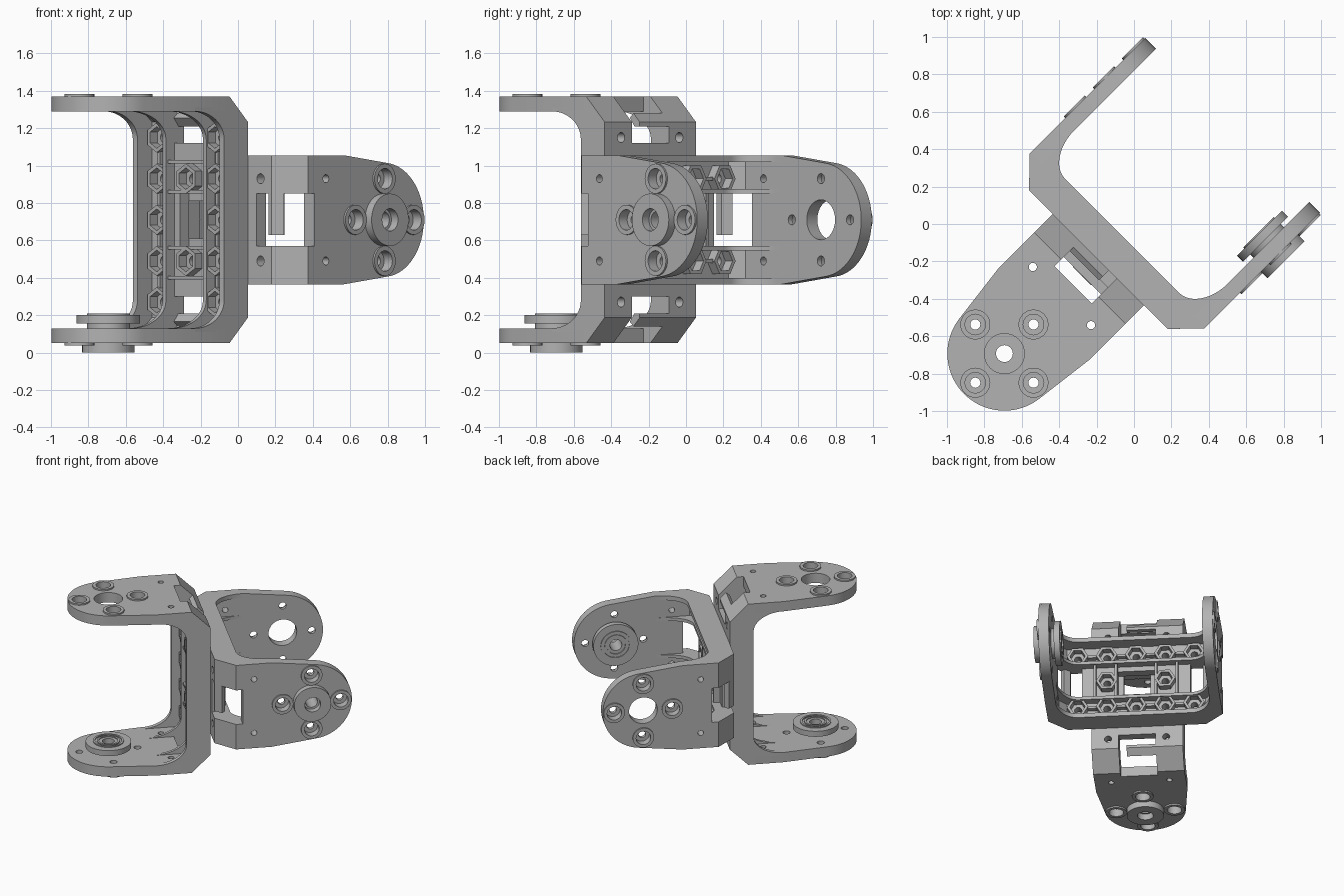
import bpy, bmesh, math
from mathutils import Matrix, Vector

if "Cube" in bpy.data.objects:
    bpy.data.objects.remove(bpy.data.objects["Cube"])

grey = bpy.data.materials.new("plain_grey")
grey.diffuse_color = (0.45, 0.45, 0.45, 1)
grey.use_nodes = True
grey.node_tree.nodes["Principled BSDF"].inputs["Base Color"].default_value = grey.diffuse_color
Q = math.sqrt(0.5)


def ngon(x, y, r, n=32, turn=0.0):
    return [(x + r * math.cos(turn + 2 * math.pi * i / n),
             y + r * math.sin(turn + 2 * math.pi * i / n)) for i in range(n)]


def rect(x0, x1, y0, y1):
    return [(x0, y0), (x1, y0), (x1, y1), (x0, y1)]


def prism(bm, loops, lo, hi, plane="tw"):
    """Extrude loops (first outer, rest holes). Local axes are t (out), w (width), s (across)."""
    cu = bpy.data.curves.new("tmp", 'CURVE')
    cu.dimensions, cu.fill_mode = '2D', 'BOTH'
    cu.extrude = abs(hi - lo) / 2
    for loop in loops:
        sp = cu.splines.new('POLY')
        sp.points.add(len(loop) - 1)
        for p, c in zip(sp.points, loop):
            p.co = (c[0], c[1], 0, 1)
        sp.use_cyclic_u = True
    ob = bpy.data.objects.new("tmp", cu)
    bpy.context.collection.objects.link(ob)
    dg = bpy.context.evaluated_depsgraph_get()
    dg.update()
    me = bpy.data.meshes.new_from_object(ob.evaluated_get(dg))
    bpy.data.objects.remove(ob)
    bpy.data.curves.remove(cu)
    tmp = bmesh.new()
    tmp.from_mesh(me)
    mid = (lo + hi) / 2
    for v in tmp.verts:
        a, b, c = v.co.x, v.co.y, v.co.z + mid
        v.co = Vector((a, b, c)) if plane == "tw" else Vector((b, c, a))  # "st" plane extrudes along w
    bmesh.ops.remove_doubles(tmp, verts=tmp.verts, dist=1e-5)
    bmesh.ops.recalc_face_normals(tmp, faces=tmp.faces)
    tmp.to_mesh(me)
    tmp.free()
    bm.from_mesh(me)
    bpy.data.meshes.remove(me)


def finish(bm, name, matrix):
    me = bpy.data.meshes.new(name)
    bm.transform(matrix)
    bm.to_mesh(me)
    bm.free()
    me.shade_smooth()
    me.set_sharp_from_angle(angle=math.radians(32))
    me.materials.append(grey)
    bpy.context.collection.objects.link(bpy.data.objects.new(name, me))


C, R, W = 0.71, 0.305, 0.345       # pivot position, tip radius, half width
SCREWS = [(C + 0.22, 0), (C - 0.22, 0), (C, 0.22), (C, -0.22)]


def arm(sign, bore):
    bm = bmesh.new()
    a = math.radians(83)
    tip = [(C + R * math.cos(a - 2 * a * i / 40), R * math.sin(a - 2 * a * i / 40)) for i in range(41)]
    outline = [(0.14, W), (0.41, W)] + tip + [(0.41, -W), (0.14, -W),
               (0.14, -0.14), (0.19, -0.14), (0.19, 0.14), (0.14, 0.14)]
    small = [ngon(0.275, w, 0.022, 16) for w in (0.22, -0.22)] + [ngon(C, 0, bore)]
    # inner and outer layers give counterbored screw holes, plus raised collars
    for r, lo, hi in ((0.027, 0.58, 0.61), (0.055, 0.61, 0.66)):
        prism(bm, [outline] + small + [ngon(t, w, r, 24) for t, w in SCREWS], sign * lo, sign * hi)
    for t, w in SCREWS:
        prism(bm, [ngon(t, w, 0.08), ngon(t, w, 0.055, 24)], sign * 0.655, sign * 0.672)
    return bm


def idler():
    # stepped bearing discs on both faces of the second arm
    bm = bmesh.new()
    for r, bore, lo, hi in ((0.14, 0.06, 0.66, 0.71), (0.115, 0.045, 0.555, 0.58),
                            (0.17, 0.045, 0.51, 0.555), (0.085, 0.07, 0.502, 0.51),
                            (0.115, 0.1, 0.502, 0.51)):
        prism(bm, [ngon(C, 0, r, 48), ngon(C, 0, bore)], -lo, -hi)
    return bm


HEXES = [(0.22 * k, w) for k in range(-2, 3) for w in (0.22, -0.22)] + [(0.22, 0), (-0.22, 0)]


def base():
    bm = bmesh.new()
    # floor, in the (t=0..0.07) layer: loops drawn in w,s and turned afterwards
    half = [(0.523, -W), (0.523, -0.14), (0.41, -0.14), (0.41, 0.14), (0.523, 0.14), (0.523, W)]
    outline = half + [(-s, -w) for s, w in half]
    holes = [rect(-0.14, 0.14, -0.1, 0.1)] + [ngon(s, w, 0.027, 20) for s, w in HEXES]
    prism(bm, [outline] + holes, 0, 0.07)
    # hexagonal nut pockets
    for s, w in HEXES:
        prism(bm, [ngon(s, w, 0.08, 6), ngon(s, w, 0.058, 6)], 0.07, 0.125)
    # webs between pockets and a frame beside the middle window
    for w in (0.22, -0.22):
        for k in range(-2, 2):
            prism(bm, [rect(0.22 * k + 0.075, 0.22 * k + 0.145, w - 0.01, w + 0.01)], 0.07, 0.11)
    for s in (0.15, -0.15, 0.31, -0.31):
        prism(bm, [rect(s - 0.01, s + 0.01, -0.14, 0.14)], 0.07, 0.12)
    # turn (s, w, t) into (t, w, s)
    bm.transform(Matrix(((0, 0, 1, 0), (0, 1, 0, 0), (1, 0, 0, 0), (0, 0, 0, 1))))
    bmesh.ops.reverse_faces(bm, faces=bm.faces)
    return bm


def ribs():
    bm = bmesh.new()
    for w0, w1, t0 in ((0.31, W, 0.18), (0.14, 0.165, 0.135)):
        curve = [(0.43 + 0.15 * math.cos(i * math.pi / 24), 0.40 - (0.40 - t0) * math.sin(i * math.pi / 24))
                 for i in range(13)]
        half = [(0.523, 0), (0.6, 0.0787), (0.6, 0.40)] + curve
        loop = half + [(-s, t) for s, t in reversed(half)]
        for k in (1, -1):
            prism(bm, [loop], k * w0, k * w1, "st")
    return bm


def corners():
    bm = bmesh.new()
    for e in (1, -1):
        block = [(e * 0.523, 0), (e * 0.66, 0.14), (e * 0.58, 0.14), (e * 0.523, 0.07)]
        for k in (1, -1):
            prism(bm, [block], k * 0.14, k * W, "st")
        # cable hook reaching across the corner window
        hook = [(e * 0.50, 0), (e * 0.523, 0), (e * 0.57, 0.047), (e * 0.545, 0.075), (e * 0.50, 0.04)]
        prism(bm, [hook], -0.14, 0.08, "st")
    return bm


def frame(t, s):
    t, s = Vector(t), Vector(s)
    w = s.cross(t)
    m = Matrix((t, w, s)).transposed().to_4x4()
    m.translation = (-0.27 * Q, -0.27 * Q, 0.71)
    return m


# two identical brackets back to back, one turned a quarter turn
for name, m in (("upright_bracket", frame((-Q, -Q, 0), (0, 0, 1))),
                ("sideways_bracket", frame((Q, Q, 0), (-Q, Q, 0)))):
    finish(arm(1, 0.107), name + "_drive_arm", m)
    finish(arm(-1, 0.045), name + "_idler_arm", m)
    finish(idler(), name + "_bearing", m)
    finish(base(), name + "_base", m)
    finish(ribs(), name + "_ribs", m)
    finish(corners(), name + "_corners", m)
